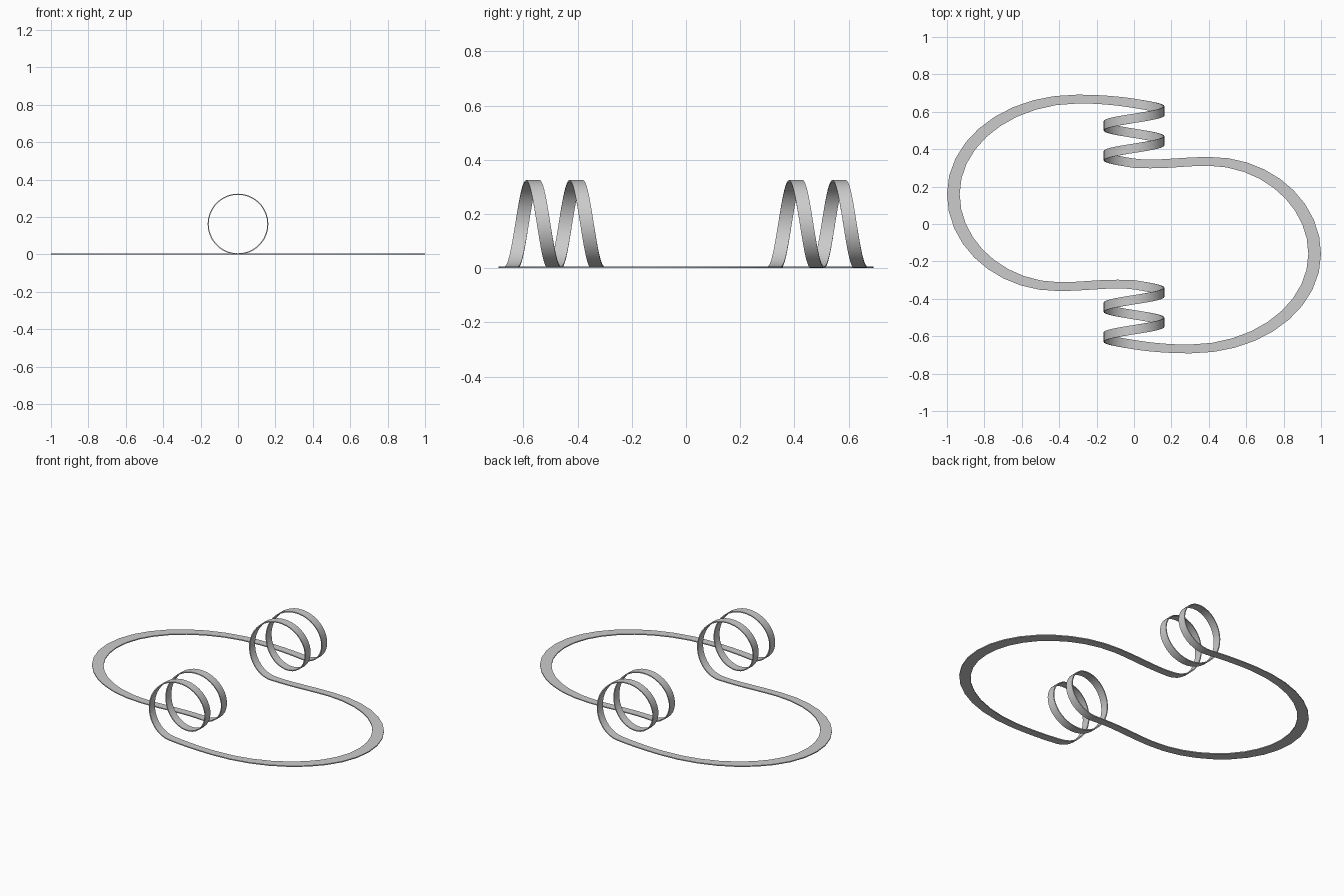
import bpy, bmesh
from math import sin, cos, pi
from mathutils import Vector, Matrix
from mathutils.geometry import interpolate_bezier

if "Cube" in bpy.data.objects:
    bpy.data.objects.remove(bpy.data.objects["Cube"])

R = 0.1625         # loop radius
PITCH = 0.16       # sideways travel per loop
THICK = 0.006
Y_OUT, Y_IN = 0.645, 0.325
UP = Vector((0, 0, 1))


def flat_path():
    # Ground bend on the left: knots as (point, handle in, handle out)
    knots = [
        ((0, Y_OUT), None, (-0.1, 0.661)),
        ((-0.3, 0.668), (-0.2, 0.668), (-0.67, 0.668)),
        ((-0.966, 0.16), (-0.966, 0.44), (-0.966, -0.11)),
        ((-0.4, -0.335), (-0.71, -0.335), (-0.26, -0.335)),
        ((0, -Y_IN), (-0.13, -0.312), None),
    ]
    pts = []
    for (p, _, h1), (q, h2, _) in zip(knots, knots[1:]):
        seg = interpolate_bezier(*[Vector((*v, 0)) for v in (p, h1, h2, q)], 10)
        pts += seg[:-1]
    return pts + [Vector((0, -Y_IN, 0))]


def half_sections():
    # Each section: outer-surface centre, half-width vector, thickness direction
    out = []
    pts = flat_path()
    for i, p in enumerate(pts[:-1]):
        t = (pts[i + 1] - pts[max(i - 1, 0)]).normalized()
        n = UP.cross(t)
        w = 0.046 + 0.022 * abs(n.x)
        out.append((p, n * w / 2, UP))
    # Double corkscrew loop
    steps = 72
    for i in range(steps):
        a = 4 * pi * i / steps
        p = Vector((R * sin(a), -Y_IN - PITCH * a / (2 * pi), R - R * cos(a)))
        out.append((p, Vector((0, 0.025, 0)), Vector((-sin(a), 0, cos(a)))))
    return out


# Closed track: one half plus its copy turned half way round
half = half_sections()
turn = Matrix.Rotation(pi, 3, 'Z')
sections = half + [tuple(turn @ v for v in s) for s in half]

bm = bmesh.new()
rings = []
for p, w, n in sections:
    corners = (p - w, p + w, p + w + n * THICK, p - w + n * THICK)
    rings.append([bm.verts.new(c) for c in corners])
for i, a in enumerate(rings):
    b = rings[(i + 1) % len(rings)]
    for k in range(4):
        j = (k + 1) % 4
        bm.faces.new((a[k], a[j], b[j], b[k]))
bmesh.ops.recalc_face_normals(bm, faces=bm.faces)

mesh = bpy.data.meshes.new("looping_track")
bm.to_mesh(mesh)
bm.free()
track = bpy.data.objects.new("looping_track", mesh)
bpy.context.collection.objects.link(track)
bpy.context.view_layer.objects.active = track
track.select_set(True)
bpy.ops.object.shade_smooth_by_angle()
